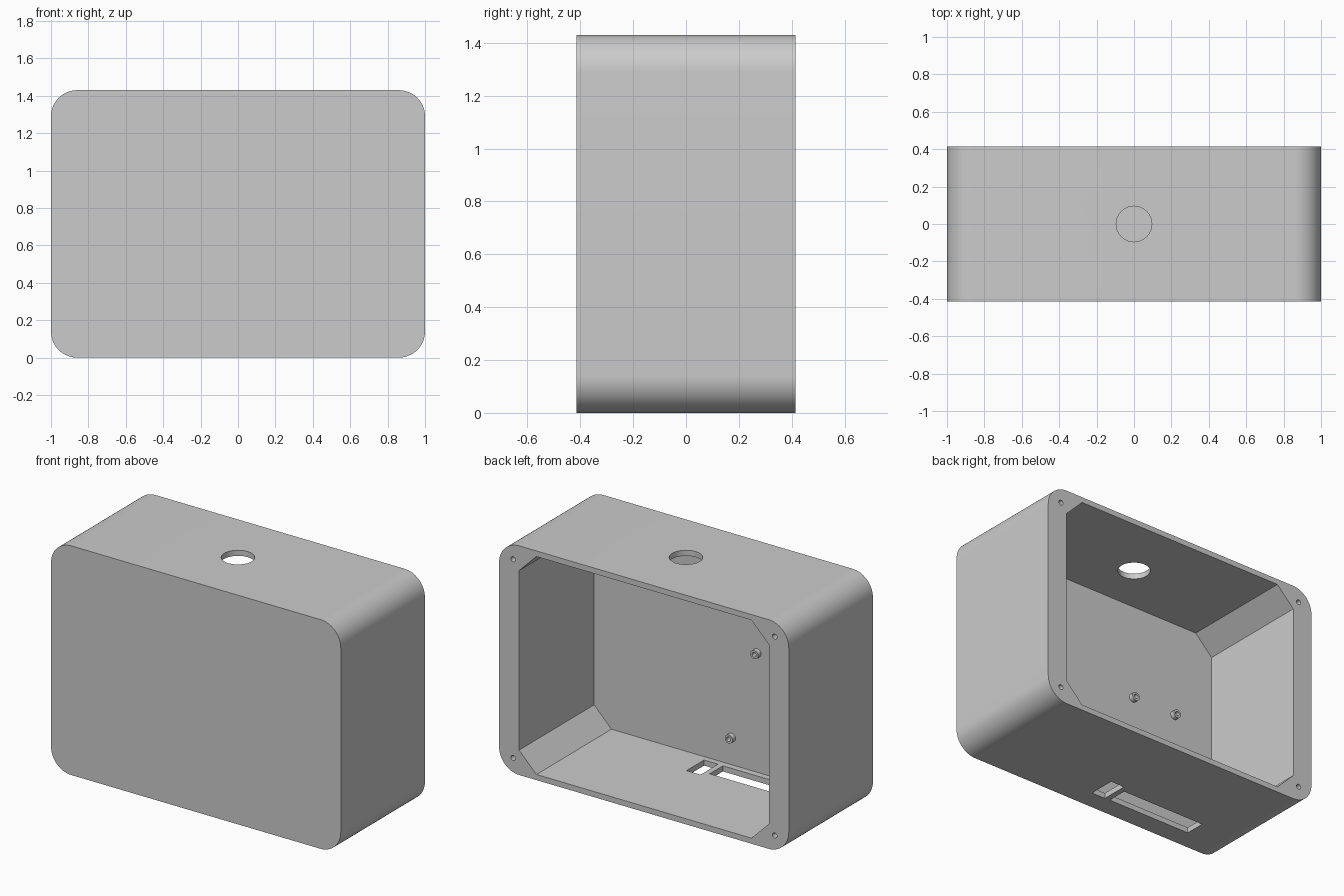
import bpy
import bmesh
import math
from mathutils import Vector

cube = bpy.data.objects.get("Cube")
if cube:
    bpy.data.objects.remove(cube, do_unlink=True)

WIDTH, DEPTH, HEIGHT = 2.0, 0.83, 1.43
MID = HEIGHT / 2
BACK, FRONT = DEPTH / 2, -DEPTH / 2
WALL = 0.035
FLOOR_Y = -0.325          # inner face of the front wall

grey = bpy.data.materials.new("light grey plastic")
grey.use_nodes = True
colour = (0.6, 0.6, 0.6, 1)
grey.diffuse_color = colour
grey.node_tree.nodes["Principled BSDF"].inputs["Base Color"].default_value = colour


def prism(name, outline, start, end, axis="Y"):
    """Extrude a 2D outline along Y (outline in x, z) or Z (outline in x, y)."""
    def point(p, t):
        return Vector((p[0], t, p[1])) if axis == "Y" else Vector((p[0], p[1], t))
    bm = bmesh.new()
    face = bm.faces.new([bm.verts.new(point(p, start)) for p in outline])
    moved = bmesh.ops.extrude_face_region(bm, geom=[face])["geom"]
    shift = point((0, 0), end - start)
    bmesh.ops.translate(bm, vec=shift, verts=[v for v in moved if isinstance(v, bmesh.types.BMVert)])
    bmesh.ops.recalc_face_normals(bm, faces=bm.faces)
    mesh = bpy.data.meshes.new(name)
    bm.to_mesh(mesh)
    bm.free()
    mesh.materials.append(grey)
    obj = bpy.data.objects.new(name, mesh)
    bpy.context.collection.objects.link(obj)
    return obj


def circle(x, y, radius, sides=24):
    turn = math.tau / sides
    return [(x + radius * math.cos(i * turn), y + radius * math.sin(i * turn)) for i in range(sides)]


def rectangle(x0, x1, y0, y1):
    return [(x0, y0), (x1, y0), (x1, y1), (x0, y1)]


def rounded_outline(half_w, half_h, radius, steps=16):
    points = []
    for corner, (sx, sz) in enumerate([(1, 1), (-1, 1), (-1, -1), (1, -1)]):
        for i in range(steps + 1):
            a = (corner + i / steps) * math.pi / 2
            points.append((sx * (half_w - radius) + radius * math.cos(a),
                           MID + sz * (half_h - radius) + radius * math.sin(a)))
    return points


def chamfered_outline(half_w, half_h, cut):
    w, h = half_w - cut, half_h - cut
    corners = [(half_w, -h), (half_w, h), (w, half_h), (-w, half_h),
               (-half_w, h), (-half_w, -h), (-w, -half_h), (w, -half_h)]
    return [(x, MID + z) for x, z in corners]


def carve(target, cutter):
    mod = target.modifiers.new("cut", "BOOLEAN")
    mod.operation = "DIFFERENCE"
    mod.solver = "EXACT"
    mod.object = cutter
    bpy.context.view_layer.objects.active = target
    bpy.ops.object.modifier_apply(modifier=mod.name)
    bpy.data.objects.remove(cutter, do_unlink=True)


def smooth(obj):
    bpy.ops.object.select_all(action="DESELECT")
    obj.select_set(True)
    bpy.context.view_layer.objects.active = obj
    bpy.ops.object.shade_smooth_by_angle(angle=math.radians(30))


# Enclosure shell, open at the back
shell = prism("enclosure_shell", rounded_outline(WIDTH / 2, MID, 0.14), FRONT, BACK)
carve(shell, prism("cavity", chamfered_outline(0.862, MID - WALL, 0.12), FLOOR_Y, BACK + 0.1))

# Round opening in the top
carve(shell, prism("top_hole", circle(0, 0, 0.095, 48), HEIGHT - 0.1, HEIGHT + 0.1, "Z"))

# Connector slots in the bottom
for slot in (rectangle(-0.02, 0.077, -0.288, -0.115), rectangle(-0.647, -0.055, -0.285, -0.155)):
    carve(shell, prism("slot", slot, -0.1, 0.1, "Z"))

# Lid screw holes in the corners of the rim
for sx in (-1, 1):
    for sz in (-1, 1):
        carve(shell, prism("screw_hole", circle(sx * 0.903, MID + sz * 0.62, 0.016), BACK - 0.2, BACK + 0.1))
smooth(shell)

# Board standoffs on the inside of the front wall
posts = [(-0.264, 0.78), (-0.578, 0.78), (-0.088, 0.206), (-0.635, 0.192)]
for number, (x, z) in enumerate(posts, 1):
    post = prism(f"standoff_{number}", circle(x, z, 0.027), FLOOR_Y - 0.005, FLOOR_Y + 0.03)
    carve(post, prism("post_hole", circle(x, z, 0.014), FLOOR_Y, FLOOR_Y + 0.1))
    smooth(post)
